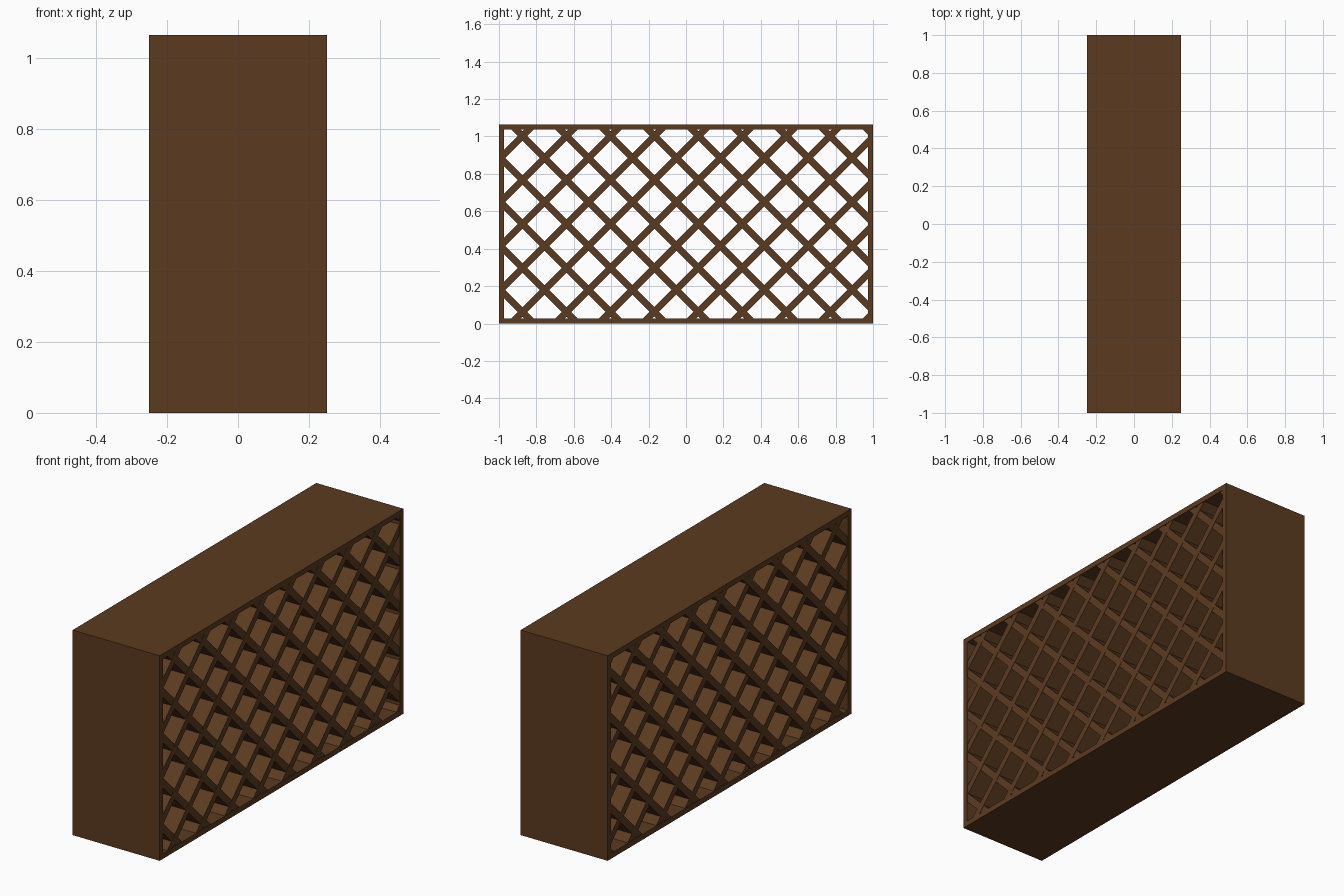
import bpy, bmesh, math
from mathutils import Matrix, Vector

if "Cube" in bpy.data.objects:
    bpy.data.objects.remove(bpy.data.objects["Cube"])

W, L, H = 0.5, 2.0, 1.065      # depth (x), length (y), height (z)
T = 0.028                      # frame board thickness
SLAT = 0.036                   # slat thickness
PITCH = 0.235                  # crossing spacing along y and z
CROSS = (-0.169, 0.5325)       # one reference crossing (y, z)

wood = bpy.data.materials.new("dark brown wood")
wood.diffuse_color = (0.105, 0.043, 0.0145, 1)
wood.use_nodes = True
wood.node_tree.nodes["Principled BSDF"].inputs["Base Color"].default_value = wood.diffuse_color


def finish(bm, name):
    bmesh.ops.recalc_face_normals(bm, faces=bm.faces)
    me = bpy.data.meshes.new(name)
    bm.to_mesh(me)
    bm.free()
    me.materials.append(wood)
    ob = bpy.data.objects.new(name, me)
    bpy.context.collection.objects.link(ob)
    return ob


# outer frame: rectangular tube open along x
bm = bmesh.new()
rings = []
for x in (-W / 2, W / 2):
    for t in (0, T):
        a, b, c = L / 2 - t, t, H - t
        rings.append([bm.verts.new((x, y, z)) for y, z in ((-a, b), (a, b), (a, c), (-a, c))])
back_out, back_in, front_out, front_in = rings
for p, q in ((back_out, front_out), (front_out, front_in), (front_in, back_in), (back_in, back_out)):
    for i in range(4):
        j = (i + 1) % 4
        bm.faces.new((p[i], p[j], q[j], q[i]))
finish(bm, "outer_frame")


# diagonal boards running the full depth, trimmed to the inside of the frame
def slats(name, sign, depth):
    out = bmesh.new()
    e = T * 0.9
    planes = [((0, -L / 2 + e, 0), (0, -1, 0)), ((0, L / 2 - e, 0), (0, 1, 0)),
              ((0, 0, e), (0, 0, -1)), ((0, 0, H - e), (0, 0, 1))]
    for k in range(-9, 10):
        centre = Vector((0, CROSS[0] + k * PITCH, CROSS[1]))
        bm = bmesh.new()
        m = (Matrix.Translation(centre) @ Matrix.Rotation(sign * math.pi / 4, 4, 'X')
             @ Matrix.Diagonal((depth, 4, SLAT, 1)))
        bmesh.ops.create_cube(bm, size=1, matrix=m)
        for co, no in planes:
            cut = bmesh.ops.bisect_plane(bm, geom=bm.verts[:] + bm.edges[:] + bm.faces[:],
                                         plane_co=co, plane_no=no, clear_outer=True)
            edges = [g for g in cut['geom_cut'] if isinstance(g, bmesh.types.BMEdge)]
            if edges:
                bmesh.ops.holes_fill(bm, edges=edges)
        if bm.faces:
            tmp = bpy.data.meshes.new("tmp")
            bm.to_mesh(tmp)
            out.from_mesh(tmp)
            bpy.data.meshes.remove(tmp)
        bm.free()
    finish(out, name)


slats("rising_slats", 1, W - 0.004)
slats("falling_slats", -1, W - 0.006)
